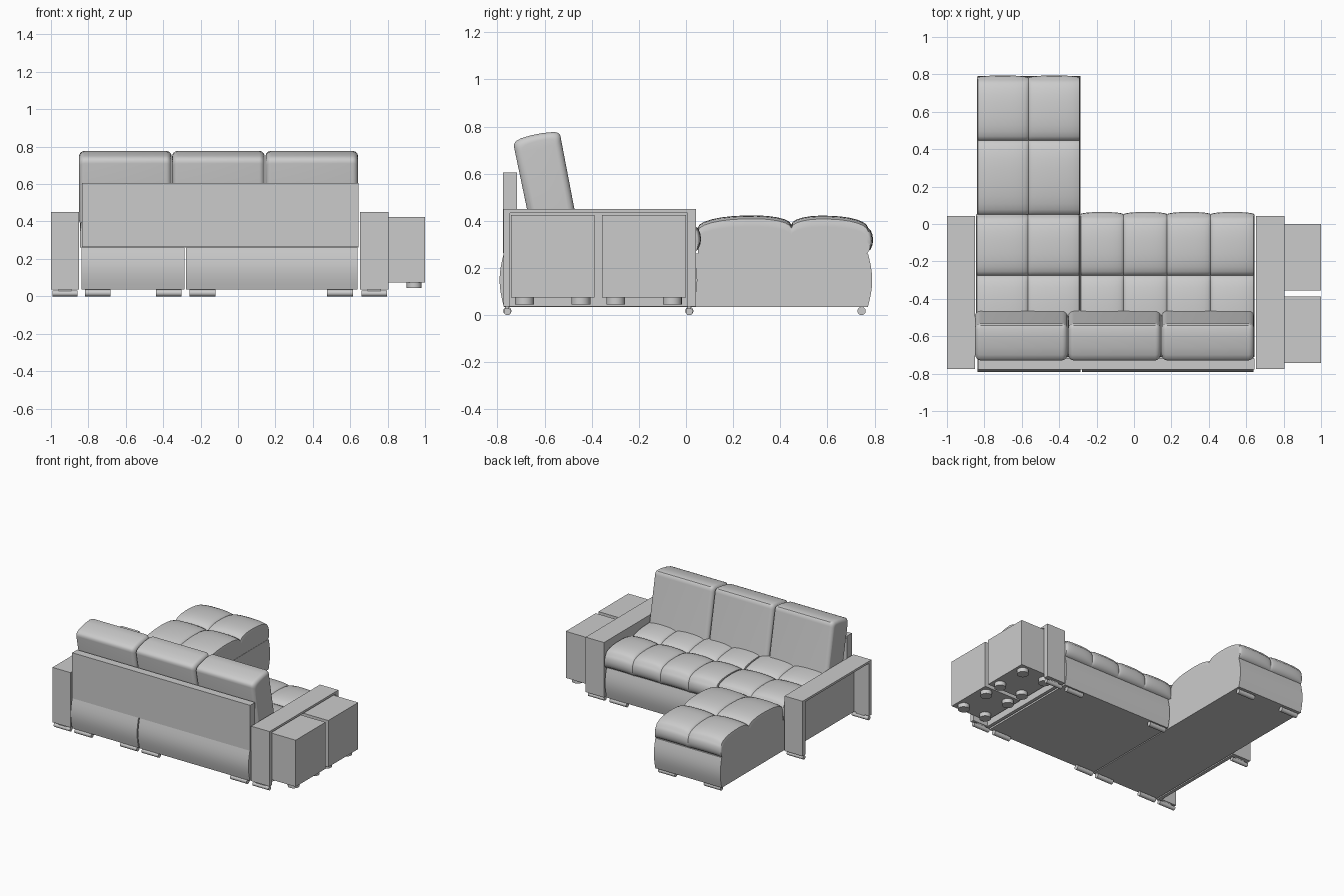
import bpy, math

if "Cube" in bpy.data.objects:
    bpy.data.objects.remove(bpy.data.objects["Cube"])

def finish(name, verts, faces, smooth=None):
    me = bpy.data.meshes.new(name)
    me.from_pydata(verts, [], faces)
    me.validate()
    ob = bpy.data.objects.new(name, me)
    bpy.context.collection.objects.link(ob)
    bpy.ops.object.select_all(action='DESELECT')
    ob.select_set(True)
    bpy.context.view_layer.objects.active = ob
    bpy.ops.object.mode_set(mode='EDIT')
    bpy.ops.mesh.select_all(action='SELECT')
    bpy.ops.mesh.normals_make_consistent(inside=False)
    bpy.ops.object.mode_set(mode='OBJECT')
    if smooth:
        bpy.ops.object.shade_smooth_by_angle(angle=math.radians(smooth))
    return ob

def box(name, x0, x1, y0, y1, z0, z1):
    v = [(x, y, z) for x in (x0, x1) for y in (y0, y1) for z in (z0, z1)]
    f = [(0, 1, 3, 2), (4, 6, 7, 5), (0, 4, 5, 1), (2, 3, 7, 6), (0, 2, 6, 4), (1, 5, 7, 3)]
    return finish(name, v, f)

def cyl(name, loc, r, h, along_x=False):
    bpy.ops.mesh.primitive_cylinder_add(vertices=24, radius=r, depth=h, location=loc,
                                        rotation=(0, math.pi / 2 if along_x else 0, 0))
    bpy.context.object.name = name
    bpy.ops.object.shade_smooth_by_angle(angle=math.radians(40))

def loft(name, prof, stations, c=(0, 0), half=(1, 1), shear=0.0):
    """Sweep a (y, z) profile along x; each station is (x, inset)."""
    v, f, n = [], [], len(prof)
    for x, d in stations:
        sy, sz = 1 - d / half[0], 1 - d / half[1]
        for y, z in prof:
            dz = z - c[1]
            v.append((x, c[0] + sy * (y - c[0] + shear * dz) - shear * sz * dz, c[1] + sz * dz))
    for s in range(len(stations) - 1):
        for k in range(n):
            k2 = (k + 1) % n
            f.append((s * n + k, s * n + k2, (s + 1) * n + k2, (s + 1) * n + k))
    f += [tuple(range(n)), tuple(range(len(v) - n, len(v)))]
    return finish(name, v, f, 35)

def tufted(name, x0, x1, cols, rows, ztop, zbot, bulge, crown=0.0, n=12):
    """Tufted cushion: domed cells, then a rolled skirt down to the base."""
    us = [-math.cos(math.pi * k / n) for k in range(n + 1)]
    def axis(splits):
        out = []
        for a, b in zip(splits, splits[1:]):
            out += [((a + b) / 2 + u * (b - a) / 2, u) for u in (us if not out else us[1:])]
        return out
    X = axis([x0 + (x1 - x0) * i / cols for i in range(cols + 1)])
    Y = axis(rows)
    dome = lambda u: (1 - abs(u) ** 2.4) ** 0.5 if abs(u) < 1 else 0.0
    yc, yl = (rows[0] + rows[-1]) / 2, (rows[-1] - rows[0]) / 2
    v, f, nx, ny = [], [], len(X), len(Y)
    for j, (y, w) in enumerate(Y):
        for i, (x, u) in enumerate(X):
            drop = 0.035 if i in (0, nx - 1) else 0.02
            side = drop * (1 - dome(u))
            v.append((x, y, ztop - side - 0.042 * (1 - dome(w)) - crown * ((y - yc) / yl) ** 2))
    for j in range(ny - 1):
        for i in range(nx - 1):
            a = j * nx + i
            f.append((a, a + 1, a + nx + 1, a + nx))
    ring = ([(i, 0) for i in range(nx)] + [(nx - 1, j) for j in range(1, ny)]
            + [(i, ny - 1) for i in range(nx - 2, -1, -1)] + [(0, j) for j in range(ny - 2, 0, -1)])
    prev = [j * nx + i for i, j in ring]
    top = [v[k] for k in prev]
    for t in (0.1, 0.25, 0.45, 0.65, 0.85, 1.0):
        cur = []
        out = bulge * math.sin(math.pi * min(t * 1.05, 1)) ** 0.6 if t < 0.95 else -0.01
        for (i, j), p in zip(ring, top):
            dy = out * (0.45 + 0.55 * dome(X[i][1])) if j == ny - 1 else 0
            cur.append(len(v))
            v.append((p[0], p[1] + dy, p[2] + (zbot - p[2]) * t))
        m = len(ring)
        f += [(prev[k], prev[(k + 1) % m], cur[(k + 1) % m], cur[k]) for k in range(m)]
        prev = cur
    f.append(tuple(prev))
    return finish(name, v, f, 50)

# Bases with bowed front and back ends
def base(name, x0, x1, y0, y1):
    bow = [(0.035 + 0.227 * k / 8, 0.018 * math.sin(math.pi * k / 8)) for k in range(9)]
    prof = [(y1 + b, z) for z, b in bow] + [(y0 - b, z) for z, b in reversed(bow)]
    loft(name, prof, [(x0, 0), (x1, 0)])

base("chaise_base", -0.838, -0.286, -0.773, 0.772)
base("seat_base", -0.278, 0.64, -0.773, 0.03)

# Tufted seat cushions
tufted("chaise_cushion", -0.84, -0.288, 2, [0.05, 0.447, 0.772], 0.425, 0.262, 0.022, 0.012)
tufted("chaise_seat_cushion", -0.845, -0.29, 2, [-0.71, -0.275, 0.04], 0.42, 0.262, 0.024)
tufted("seat_cushion", -0.288, 0.643, 4, [-0.71, -0.275, 0.04], 0.42, 0.262, 0.024)

# Back panel and leaning back cushions
box("back_panel", -0.835, 0.645, -0.777, -0.718, 0.263, 0.605)
back = [(-0.66, 0.38), (-0.729, 0.71), (-0.729, 0.725), (-0.722, 0.738), (-0.70, 0.75), (-0.66, 0.762),
        (-0.61, 0.772), (-0.56, 0.777), (-0.542, 0.773), (-0.533, 0.762), (-0.53, 0.745), (-0.46, 0.38)]
R = 0.03
for x0 in (-0.85, -0.352, 0.147):
    x1 = x0 + 0.495
    arc = [(R * (1 - math.cos(a)), R * (1 - math.sin(a))) for a in [math.pi / 2 * k / 6 for k in range(7)]]
    st = [(x0 + e, d) for e, d in arc] + [(x1 - e, d) for e, d in reversed(arc)]
    loft("back_cushion", back, st, (-0.595, 0.578), (0.1, 0.2), 0.2)

# Arms: hollow frames open outward and below
def arm(side, inner, outer):
    a, b = sorted((inner, outer))
    box(side + "_arm_top", a, b, -0.775, 0.043, 0.434, 0.45)
    box(side + "_arm_rear_end", a, b, -0.775, -0.746, 0.037, 0.434)
    box(side + "_arm_front_end", a, b, 0.006, 0.043, 0.037, 0.434)
    p, q = sorted((inner, inner + math.copysign(0.025, outer)))
    box(side + "_arm_inner_panel", p, q, -0.746, 0.006, 0.037, 0.434)
    for y in (-0.758, 0.014):
        cyl(side + "_arm_foot", ((a + b) / 2, y, 0.015), 0.015, 0.135, True)
        box(side + "_arm_foot_block", a + 0.04, b - 0.04, y - 0.008, y + 0.008, 0.025, 0.04)

arm("left", -0.85, -1.0)
arm("right", 0.652, 0.805)

# Roller feet under the bases
for x, ys in ((-0.75, (-0.758, 0.745)), (-0.37, (-0.758, 0.745)),
              (-0.19, (-0.758, 0.014)), (0.545, (-0.758, 0.014))):
    for y in ys:
        cyl("base_foot", (x, y, 0.0175), 0.0175, 0.138, True)

# Two footstools sliding out of the right arm
for y0, y1 in ((-0.743, -0.388), (-0.356, 0.0)):
    box("footstool", 0.69, 1.0, y0, y1, 0.075, 0.425)
    for x in (0.75, 0.942):
        for y in (y0 + 0.058, y1 - 0.058):
            cyl("footstool_foot", (x, y, 0.06), 0.04, 0.032)
